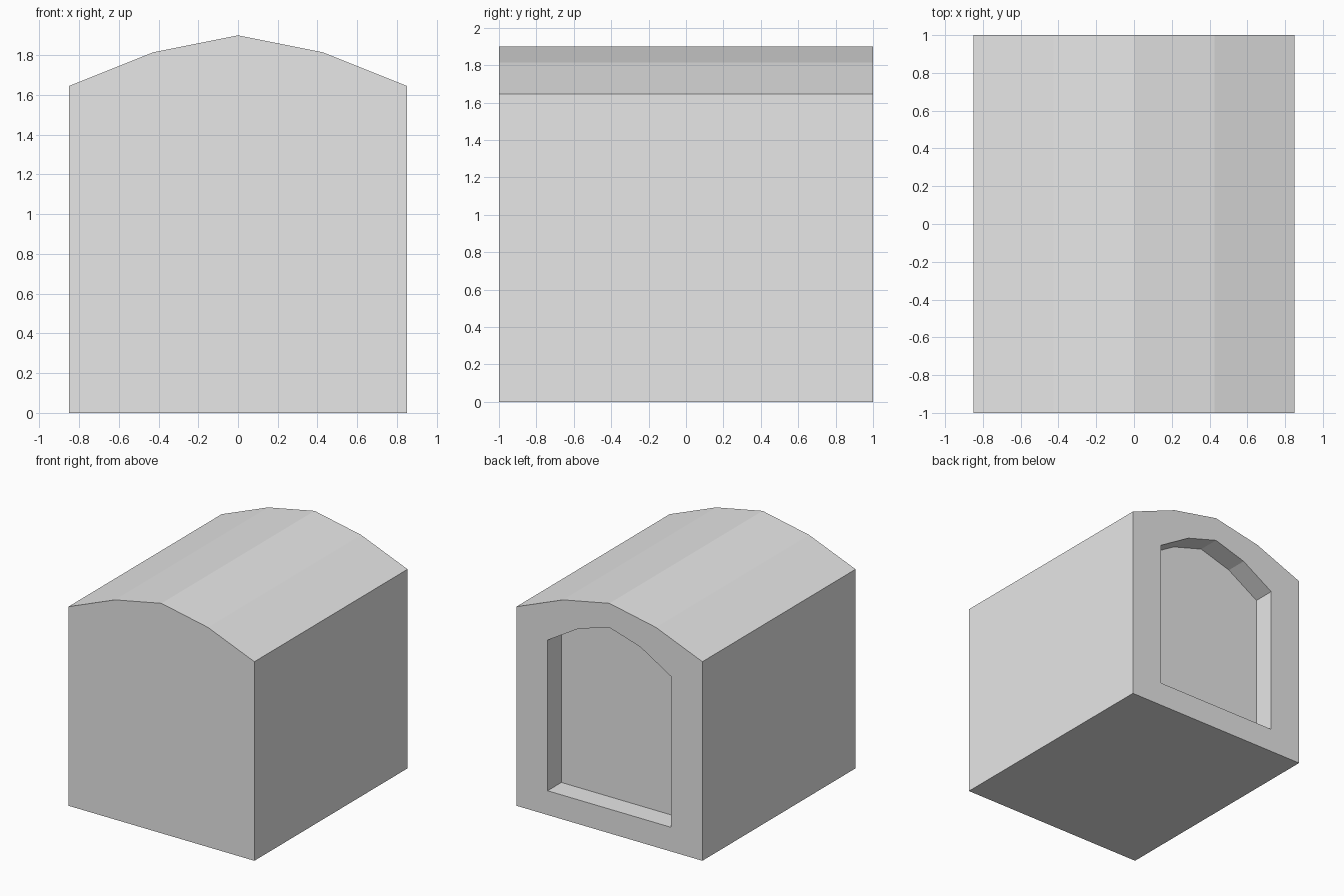
import bpy, bmesh

if "Cube" in bpy.data.objects:
    bpy.data.objects.remove(bpy.data.objects["Cube"])

grey = bpy.data.materials.new("light grey")
grey.diffuse_color = (0.8, 0.8, 0.8, 1.0)
grey.use_nodes = True
grey.node_tree.nodes["Principled BSDF"].inputs["Base Color"].default_value = grey.diffuse_color

HALF_DEPTH = 1.0
RECESS_DEPTH = 0.18


def arch(half_width, bottom, shoulder, haunch, crown):
    """Five-point arched outline in (x, z)."""
    w = half_width
    return [(-w, bottom), (w, bottom), (w, shoulder), (w / 2, haunch),
            (0, crown), (-w / 2, haunch), (-w, shoulder)]


def add_ring(bm, outline, y):
    return [bm.verts.new((x, y, z)) for x, z in outline]


def bridge(bm, a, b):
    n = len(a)
    for i in range(n):
        j = (i + 1) % n
        bm.faces.new((a[i], a[j], b[j], b[i]))


outer = arch(0.85, 0.0, 1.645, 1.815, 1.90)
inner = arch(0.565, 0.2, 1.445, 1.615, 1.70)

# Arched block: front cap, outer shell, back rim, recess walls, recess panel
bm = bmesh.new()
front = add_ring(bm, outer, -HALF_DEPTH)
back = add_ring(bm, outer, HALF_DEPTH)
opening = add_ring(bm, inner, HALF_DEPTH)
panel = add_ring(bm, inner, HALF_DEPTH - RECESS_DEPTH)
bm.faces.new(front)
bridge(bm, front, back)
bridge(bm, back, opening)
bridge(bm, opening, panel)
bm.faces.new(panel)
bmesh.ops.recalc_face_normals(bm, faces=bm.faces)

mesh = bpy.data.meshes.new("arched_block")
bm.to_mesh(mesh)
bm.free()
mesh.materials.append(grey)
block = bpy.data.objects.new("arched_block", mesh)
bpy.context.collection.objects.link(block)
